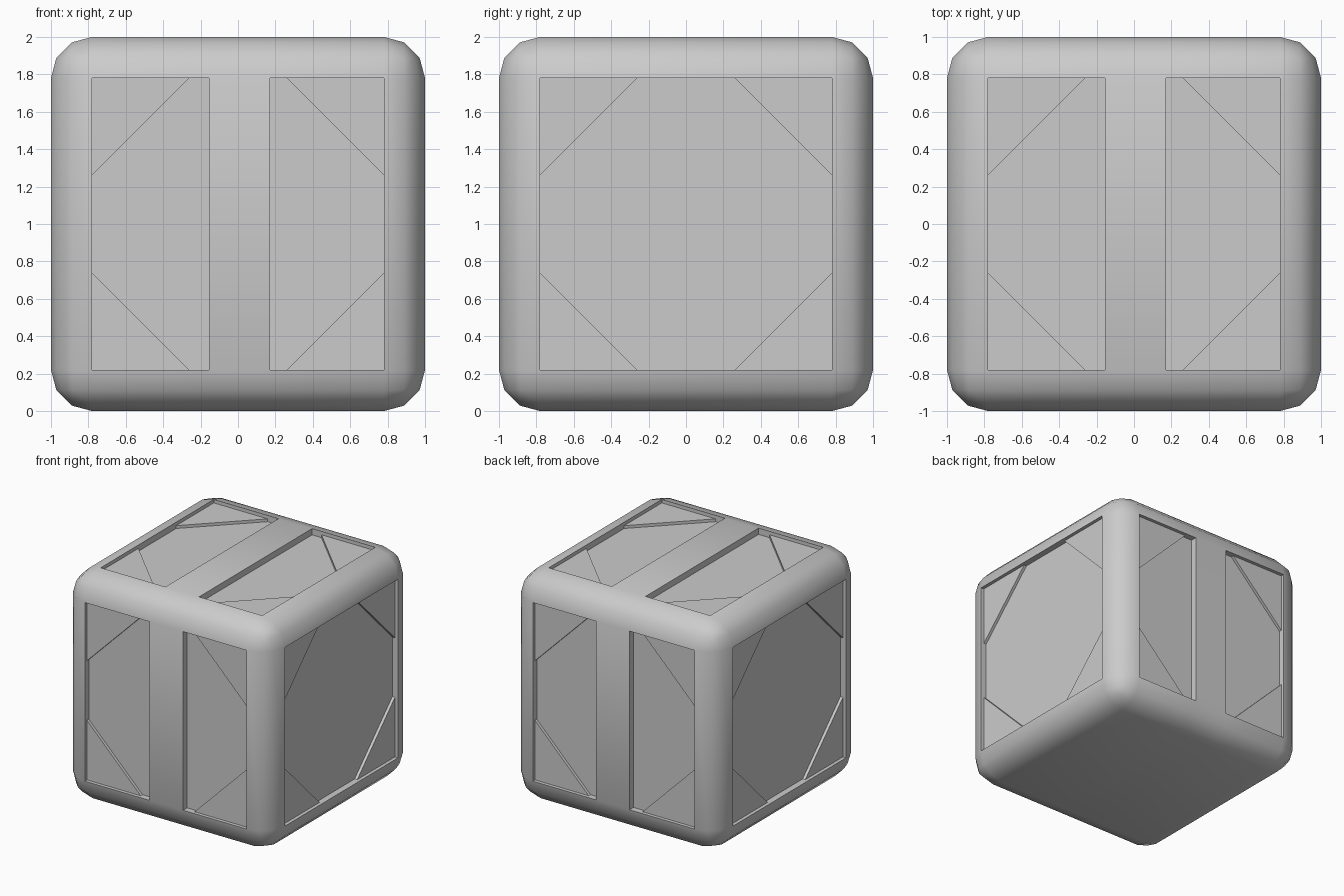
import bpy, bmesh, math
from mathutils import Vector, Matrix

if "Cube" in bpy.data.objects:
    bpy.data.objects.remove(bpy.data.objects["Cube"])

R = 0.22            # edge rounding
H = 1 - R           # half size of the flat area of a side
PANEL = 0.055       # panel depth below the frame
GUSSET = 0.03       # corner gusset depth below the frame
LEG = 0.52          # gusset leg length
STRIP = (-0.155, 0.17)


def make_object(name, bm):
    bmesh.ops.recalc_face_normals(bm, faces=bm.faces[:])
    mesh = bpy.data.meshes.new(name)
    bm.to_mesh(mesh)
    bm.free()
    ob = bpy.data.objects.new(name, mesh)
    bpy.context.collection.objects.link(ob)
    return ob


# Crate body: rounded cube with sunken panels, bottom left plain
bm = bmesh.new()
bmesh.ops.create_cube(bm, size=2)
bmesh.ops.bevel(bm, geom=bm.edges[:], offset=R, segments=3, profile=0.5,
                affect='EDGES', clamp_overlap=False)
for x in STRIP:
    bmesh.ops.bisect_plane(bm, geom=bm.verts[:] + bm.edges[:] + bm.faces[:],
                           plane_co=(x, 0, 0), plane_no=(1, 0, 0))
bm.normal_update()
sunken = []
for f in bm.faces:
    c, n = f.calc_center_median(), f.normal
    flat = max(abs(a) for a in n) > 0.999 and f.calc_area() > 0.5
    on_strip = abs(n.x) < 0.5 and STRIP[0] < c.x < STRIP[1]
    if flat and n.z > -0.5 and not on_strip:
        sunken.append(f)
bmesh.ops.inset_individual(bm, faces=sunken, thickness=0, depth=-PANEL,
                           use_even_offset=False)
bmesh.ops.translate(bm, verts=bm.verts[:], vec=(0, 0, 1))
body = make_object("crate_body", bm)
bpy.context.view_layer.objects.active = body
body.select_set(True)
bpy.ops.object.shade_smooth_by_angle(angle=math.radians(40))
body.select_set(False)

# Corner gussets: four raised triangles on each of the five panelled sides
sides = {
    "front": Matrix.Rotation(math.pi / 2, 4, 'X'),
    "back": Matrix.Rotation(-math.pi / 2, 4, 'X'),
    "right": Matrix.Rotation(math.pi / 2, 4, 'Y'),
    "left": Matrix.Rotation(-math.pi / 2, 4, 'Y'),
    "top": Matrix.Identity(4),
}
for side, rot in sides.items():
    bm = bmesh.new()
    for sx in (-1, 1):
        for sy in (-1, 1):
            tri = [(H, H), (H - LEG, H), (H, H - LEG)]
            low, high = [[bm.verts.new(Vector((sx * x, sy * y, 1 - d)))
                          for x, y in tri] for d in (PANEL, GUSSET)]
            bm.faces.new(low)
            bm.faces.new(high)
            for i in range(3):
                j = (i + 1) % 3
                bm.faces.new((low[i], low[j], high[j], high[i]))
    bm.transform(Matrix.Translation((0, 0, 1)) @ rot)
    make_object(side + "_corner_gussets", bm)
